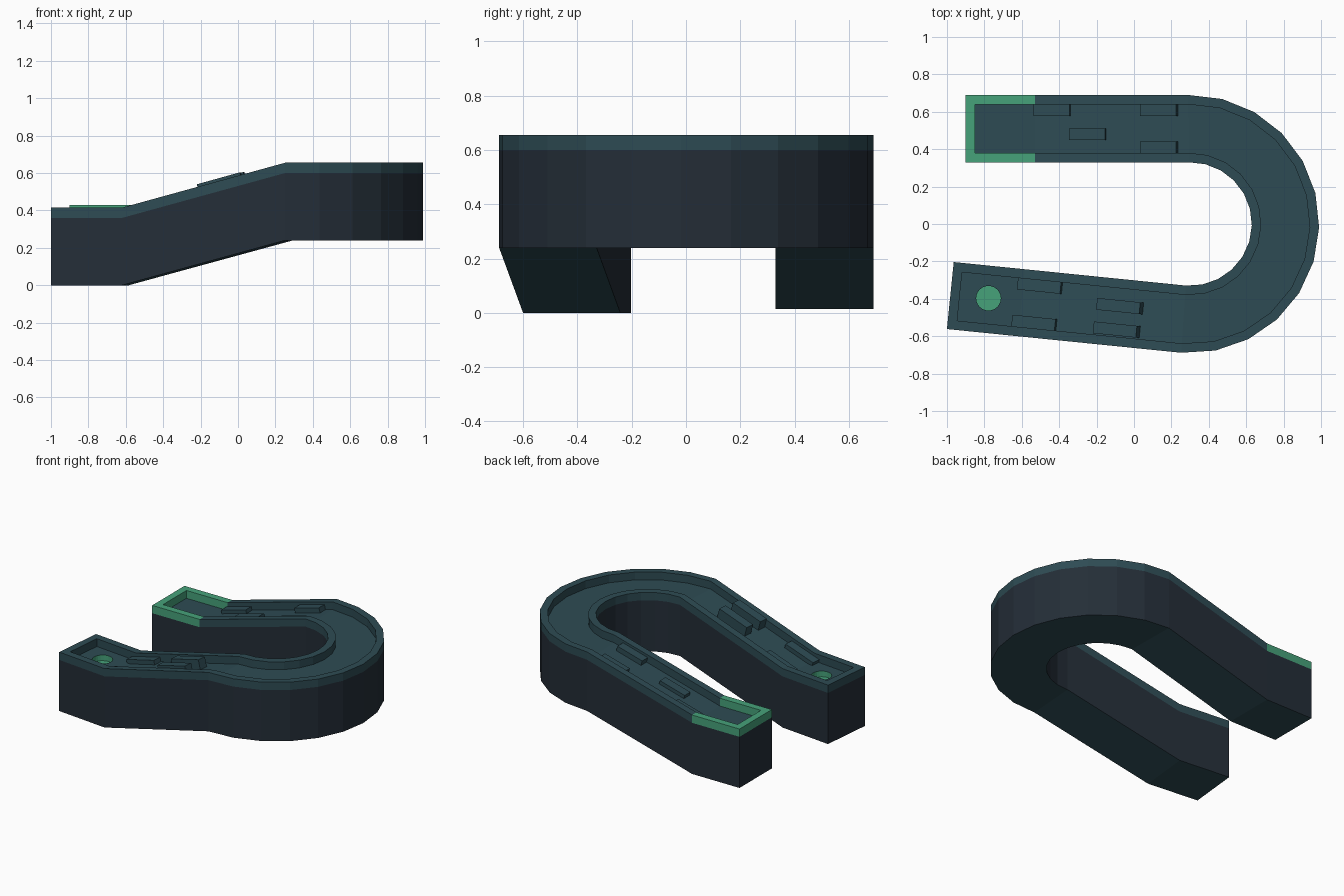
import bpy, bmesh, math
from mathutils import Vector, Matrix

if "Cube" in bpy.data.objects:
    bpy.data.objects.remove(bpy.data.objects["Cube"])


def mat(name, col):
    m = bpy.data.materials.new(name)
    m.diffuse_color = (*col, 1)
    m.use_nodes = True
    m.node_tree.nodes["Principled BSDF"].inputs["Base Color"].default_value = m.diffuse_color
    return m


TEAL = mat("teal_surface", (0.027, 0.071, 0.088))
DARK = mat("dark_side", (0.0176, 0.027, 0.039))
GREEN = mat("green_marker", (0.061, 0.36, 0.195))
MATS = [TEAL, DARK, GREEN]

HALF, RIM, TOP, FLOOR = 0.18, 0.05, 0.415, 0.36


def make_object(name, bm):
    bmesh.ops.recalc_face_normals(bm, faces=bm.faces[:])
    me = bpy.data.meshes.new(name)
    bm.to_mesh(me)
    bm.free()
    for m in MATS:
        me.materials.append(m)
    ob = bpy.data.objects.new(name, me)
    bpy.context.collection.objects.link(ob)
    return ob


# path of the lane: straight upper arm, bend, tilted lower arm
UP0, UP1 = -0.53, 0.29
LOW_A = Vector((0.264, -0.509))      # bend end of the lower arm
LOW_B = Vector((-0.982, -0.3825))    # free end of the lower arm
RAMP_T = 0.695


def upper(x):
    t = min(max((x - UP0) / (UP1 - UP0), 0), 1)
    return Vector((x, 0.51, 0.015 + 0.225 * t)), Vector((0, 1, 0))


def lower(t):
    p = LOW_A.lerp(LOW_B, t)
    a = math.radians(-95.8)
    z = 0.24 * (1 - min(max(t / RAMP_T, 0), 1))
    return Vector((p.x, p.y, z)), Vector((math.cos(a), math.sin(a), 0))


# stations: (centre, outward normal, is floor raised to rim level)
st = [(*upper(-0.90), True), (*upper(-0.85), True), (*upper(-0.85), False), (*upper(UP0), False)]
for i in range(13):
    a = math.radians(91 - i * 185 / 12)
    n = Vector((math.cos(a), math.sin(a), 0))
    st.append((Vector((0.30, 0, 0.24)) + n * 0.51, n, False))
st.append((*lower(RAMP_T), False))
st += [(*lower(0.96), False), (*lower(0.96), True), (*lower(1), True)]

bm = bmesh.new()
rings = []
for c, n, raised in st:
    f = TOP if raised else FLOOR
    w = HALF - RIM
    prof = [(HALF, 0), (HALF, FLOOR), (HALF, TOP), (w, TOP), (w, f),
            (-w, f), (-w, TOP), (-HALF, TOP), (-HALF, FLOOR), (-HALF, 0)]
    rings.append([bm.verts.new(c + n * u + Vector((0, 0, v))) for u, v in prof])
for s in range(len(rings) - 1):
    a, b = rings[s], rings[s + 1]
    for k in range(10):
        j = (k + 1) % 10
        face = bm.faces.new((a[k], a[j], b[j], b[k]))
        if k in (0, 8):
            face.material_index = 1
        elif s < 3 and k != 9 and (k != 4 or s < 2):
            face.material_index = 2
# end caps, dark below and banded above
for r, band in ((rings[0], 2), (rings[-1], 0)):
    bm.faces.new((r[0], r[1], r[8], r[9])).material_index = 1
    bm.faces.new([r[i] for i in (1, 2, 3, 6, 7, 8)]).material_index = band
bmesh.ops.remove_doubles(bm, verts=bm.verts[:], dist=1e-4)
bmesh.ops.dissolve_degenerate(bm, edges=bm.edges[:], dist=1e-5)
lane = make_object("lane", bm)

# round green cup cut into the lower end
bm = bmesh.new()
bmesh.ops.create_cone(bm, cap_ends=True, segments=24, radius1=0.066, radius2=0.066, depth=0.10,
                      matrix=Matrix.Translation((-0.778, -0.397, FLOOR + 0.01)))
for f in bm.faces:
    f.material_index = 2
cutter = make_object("cup_cutter", bm)
cutter.hide_render = True
cutter.hide_viewport = False
cutter.display_type = 'WIRE'
mod = lane.modifiers.new("cup", 'BOOLEAN')
mod.operation = 'DIFFERENCE'
mod.solver = 'EXACT'
mod.object = cutter


# raised obstacle blocks lying on the ramps
def block(name, p0, p1, n, side, length, height, width=0.063):
    d = (p1 - p0).normalized()
    up = d.cross(n).normalized()
    if up.z < 0:
        up = -up
    y = up.cross(d)
    c = (p0 + p1) / 2 + n * side + Vector((0, 0, FLOOR)) + up * (height / 2 - 0.01)
    M = Matrix((d * length, y * width, up * (height + 0.02))).transposed().to_4x4()
    bm = bmesh.new()
    bmesh.ops.create_cube(bm, size=1, matrix=Matrix.Translation(c) @ M)
    make_object(name, bm)


for i, (x, side, h) in enumerate([(0.138, 0.10, 0.035), (0.138, -0.10, 0.035),
                                  (-0.245, -0.03, 0.025), (-0.435, 0.10, 0.025)]):
    p, n = upper(x - 0.09)
    q, _ = upper(x + 0.09)
    block(f"upper_block_{i + 1}", p, q, n, side, 0.2, h)
for i, (x, side, h) in enumerate([(-0.51, -0.10, 0.03), (-0.52, 0.10, 0.03),
                                  (-0.07, -0.035, 0.068), (-0.075, 0.092, 0.068)]):
    t = (LOW_A.x - x) / (LOW_A.x - LOW_B.x)
    p, n = lower(t + 0.07)
    q, _ = lower(t - 0.07)
    block(f"lower_block_{i + 1}", p, q, n, side, 0.24, h)
